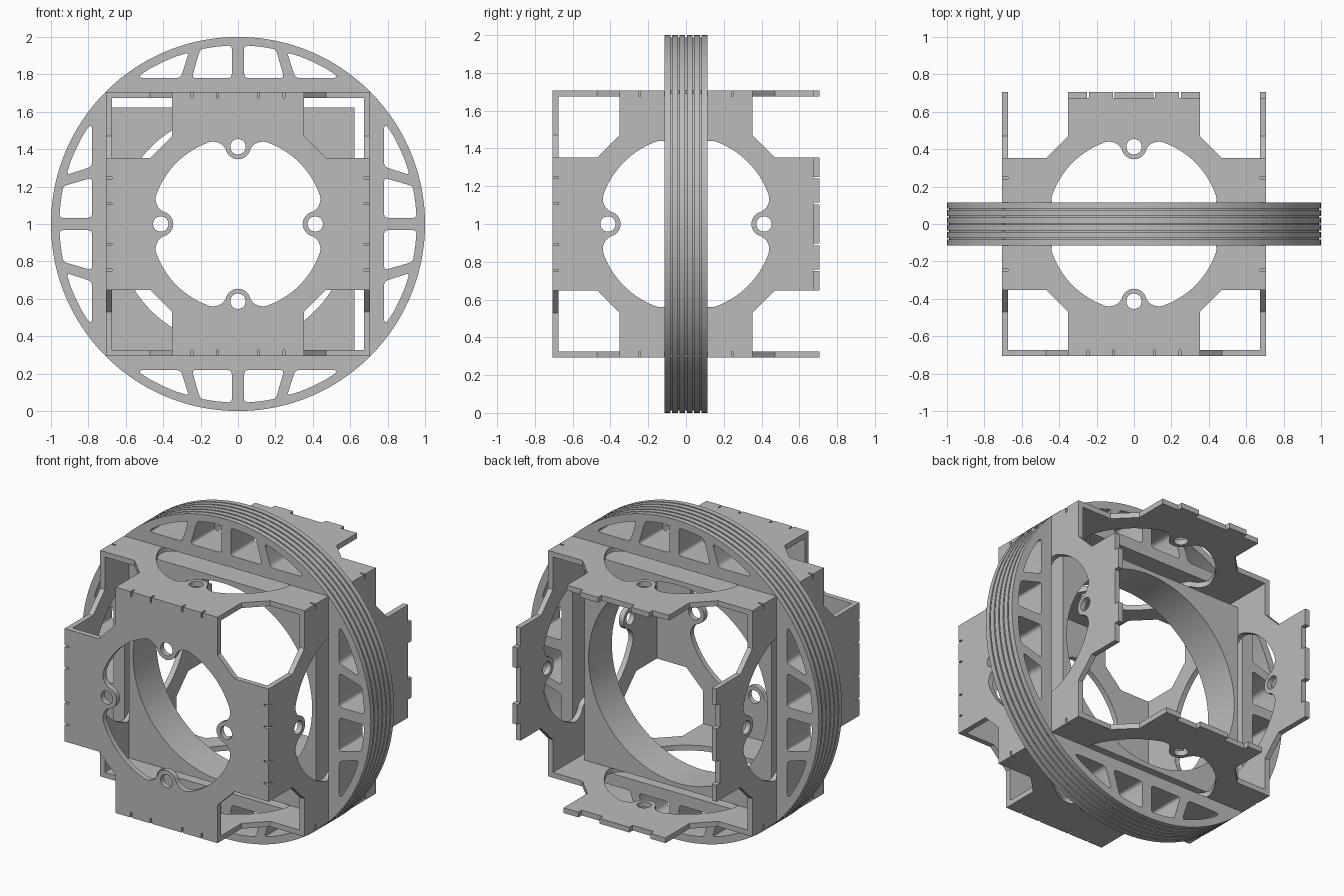
import bpy
from math import sin, cos, pi, radians, acos, atan2
from mathutils import Matrix, Vector

if "Cube" in bpy.data.objects:
    bpy.data.objects.remove(bpy.data.objects["Cube"])

grey = bpy.data.materials.new("plain_grey")
grey.use_nodes = True
grey.diffuse_color = (0.5, 0.5, 0.5, 1)
grey.node_tree.nodes["Principled BSDF"].inputs["Base Color"].default_value = grey.diffuse_color

H, T = 0.707, 0.033          # half size and wall thickness of the box
W = 0.23                     # wheel width
X, Y, Z = Vector((1, 0, 0)), Vector((0, 1, 0)), Vector((0, 0, 1))


def arc(cx, cy, r, a0, a1, n):
    return [(cx + r * cos(a0 + (a1 - a0) * i / n), cy + r * sin(a0 + (a1 - a0) * i / n))
            for i in range(n + 1)]


def circle(r, n, cx=0, cy=0):
    return arc(cx, cy, r, 0, 2 * pi, n)[:-1]


def turn(pts, quarter):
    c, s = round(cos(quarter * pi / 2)), round(sin(quarter * pi / 2))
    return [(x * c - y * s, x * s + y * c) for x, y in pts]


def plate(name, loops, thick, u, v, loc):
    """Extruded flat outline with holes, lying in the u-v plane."""
    cu = bpy.data.curves.new(name, 'CURVE')
    cu.dimensions, cu.fill_mode, cu.extrude = '2D', 'BOTH', thick / 2
    for pts in loops:
        sp = cu.splines.new('POLY')
        sp.points.add(len(pts) - 1)
        for p, (x, y) in zip(sp.points, pts):
            p.co = (x, y, 0, 1)
        sp.use_cyclic_u = True
    tmp = bpy.data.objects.new(name + "_outline", cu)
    bpy.context.collection.objects.link(tmp)
    dg = bpy.context.evaluated_depsgraph_get()
    me = bpy.data.meshes.new_from_object(tmp.evaluated_get(dg))
    bpy.data.objects.remove(tmp)
    ob = bpy.data.objects.new(name, me)
    bpy.context.collection.objects.link(ob)
    me.materials.clear()
    me.materials.append(grey)
    rot = Matrix((u, v, u.cross(v))).transposed().to_4x4()
    ob.matrix_world = Matrix.Translation(loc) @ rot
    bpy.ops.object.select_all(action='DESELECT')
    ob.select_set(True)
    bpy.context.view_layer.objects.active = ob
    bpy.ops.object.shade_smooth_by_angle(angle=radians(30))
    return ob


# Wall panels: notched cross outline, lobed opening and four bolt holes
STOPS = [-0.353, -0.245, -0.108, 0.108, 0.245, 0.353]


def edge(recessed=()):
    """Upper edge from right to left, with slits and set-back fingers."""
    pts = []
    for i in reversed(range(5)):
        a = STOPS[i] + (0.005 if i > 0 else 0)
        b = STOPS[i + 1] - (0.005 if i < 4 else 0)
        h = H - T if i in recessed else H
        if i < 4:
            pts.append((b, H - T))
        if h == H:
            pts += [(b, H), (a, H)]
        if i > 0 or h < H:
            pts.append((a, H - T))
        if i == 4 and h < H:
            pts.insert(0, (b, H - T))
    return pts


def opening():
    R, bolt, boss = 0.464, 0.413, 0.067
    t = radians(20)
    d, f = 0.389, 0.075                       # fillet centre distance and radius
    fx, fy = d * sin(t), d * cos(t)
    to_boss = atan2(bolt - fy, -fx)           # direction from fillet to boss
    side = arc(fx, fy, f, pi / 2 - t, to_boss, 8)
    lobe = arc(0, bolt, boss, to_boss - pi, -pi - to_boss + pi, 10)
    lobe = arc(0, bolt, boss, to_boss - pi, -to_boss, 10)
    mirror = [(-x, y) for x, y in reversed(side)]
    rim = arc(0, 0, R, pi / 2 + t, pi - t, 14)
    return side + lobe[1:-1] + mirror + rim[1:-1]


def panel(name, u, v, loc, recessed=()):
    outline, hole, bolts = [], [], []
    for q in range(4):
        outline += turn(edge(recessed if q == 0 else ()), q)
        outline += turn([(-0.353, 0.47), (-0.47, 0.353)], q)
        hole += turn(opening(), q)
        bolts.append(turn(circle(0.041, 28, 0, 0.413), q))
    plate(name, [outline, hole] + bolts, T, u, v, loc)


centre = Vector((0, 0, 1))
panel("front_panel", X, Z, centre - Y * (H - T / 2))
ENDS_AND_MIDDLE, BETWEEN = (0, 2, 4), (1, 3)
for name, w, rec in (("top_panel", Z, ENDS_AND_MIDDLE), ("bottom_panel", -Z, BETWEEN),
                     ("left_panel", X, ENDS_AND_MIDDLE), ("right_panel", -X, BETWEEN)):
    panel(name, Y.cross(w), Y, centre + w * (H - T / 2), rec)


# Wheel: four windowed segments standing on the box walls
def rounded(pts, cuts):
    out = []
    for i, p in enumerate(pts):
        p = Vector(p)
        a, b = Vector(pts[i - 1]) - p, Vector(pts[(i + 1) % len(pts)]) - p
        if cuts[i] == 0:
            out.append(tuple(p))
            continue
        s, e = p + a.normalized() * cuts[i], p + b.normalized() * cuts[i]
        for k in range(6):
            t = k / 5
            out.append(tuple(s * (1 - t) ** 2 + p * 2 * t * (1 - t) + e * t * t))
    return out


def window(x0, x1, top0, top1, cut_end):
    R = 0.955
    a0, a1 = acos(top1 / R), acos(top0 / R)
    top = arc(0, 0, R, a0, a1, 4)
    if x1 > 0.5:                              # tapering end window
        pts = [(x0, 0.78), (x1, 0.78)] + top[1:]
        return rounded(pts, [0.025, cut_end, 0, 0, 0, 0.025])
    return rounded([(x0, 0.78), (x1, 0.78)] + top, [0.025, 0.025, 0.02, 0, 0, 0, 0.02])


windows = [window(0.033, 0.247, 0.033, 0.203, 0),
           window(0.307, 0.551, 0.262, 0.53, 0.055)]
windows += [[(-x, y) for x, y in w] for w in windows]
half = acos(H / 0.988)
segment = arc(0, 0, 0.988, pi / 2 - half, pi / 2 + half, 40)
for q, name in enumerate(("top", "right", "bottom", "left")):
    plate(name + "_wheel_segment", [turn(l, q) for l in [segment] + windows],
          W, X, Z, centre)

# Raised ribs around the rim, leaving narrow grooves between them
pitch = (W + 0.008) / 6
for i in range(6):
    plate("rim_rib_%d" % (i + 1), [circle(1, 160), circle(0.986, 160)],
          pitch - 0.008, X, Z, centre + Y * (i - 2.5) * pitch)

# Square core with a round bore, resting in one corner of the box
s = 0.648
core = [(-s, -s), (s, -s), (s, s), (-s, s)]
plate("core_block", [core, circle(0.62, 96)], W, X, Z,
      centre + (X + Z) * (s - H + T))
